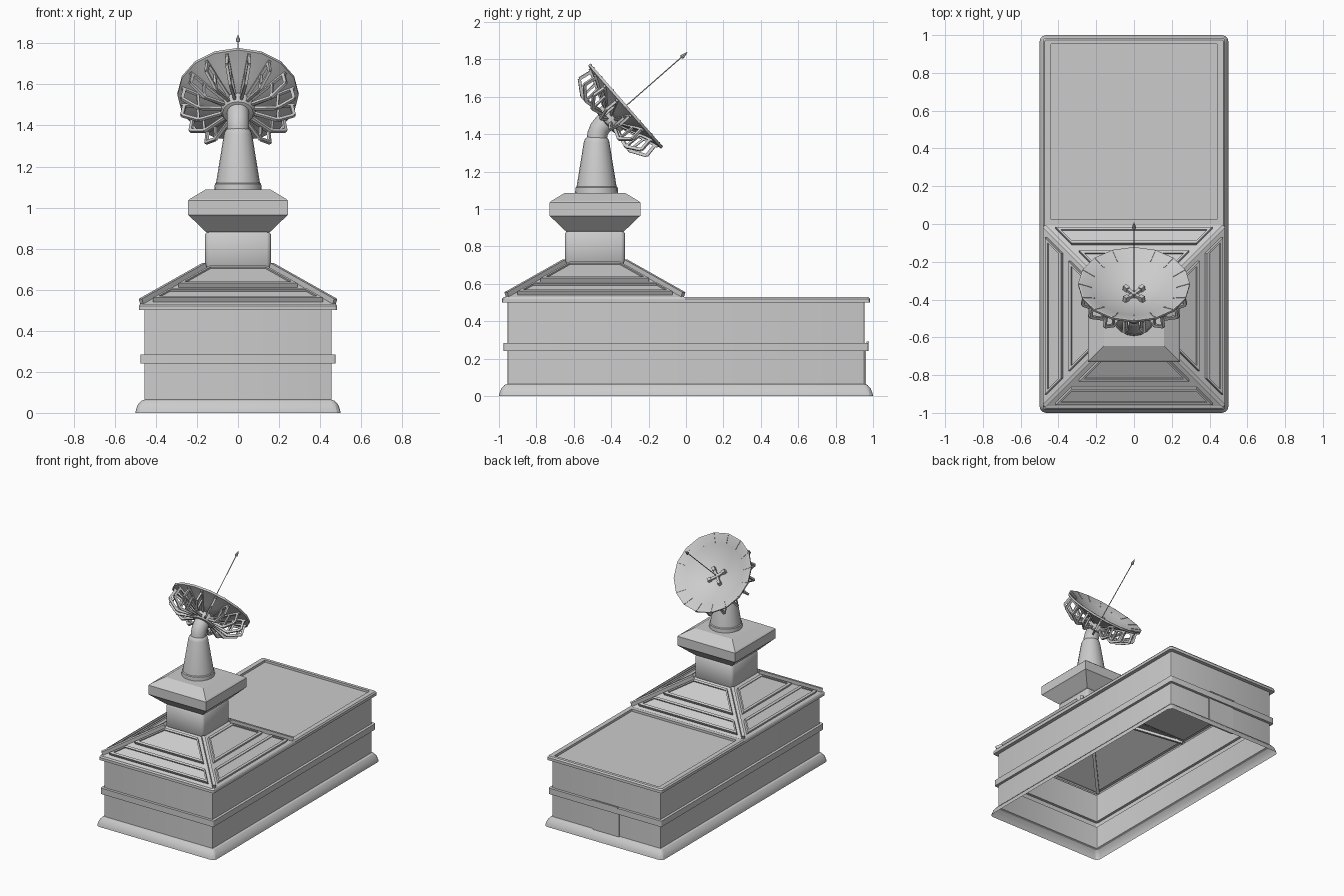
import bpy, bmesh, math
from mathutils import Vector, Matrix

if "Cube" in bpy.data.objects:
    bpy.data.objects.remove(bpy.data.objects["Cube"])

CY = -0.487                      # tower centre in y
PI = math.pi


def finish(name, bm, matrix=None, smooth=None):
    bmesh.ops.recalc_face_normals(bm, faces=bm.faces)
    me = bpy.data.meshes.new(name)
    bm.to_mesh(me)
    bm.free()
    ob = bpy.data.objects.new(name, me)
    bpy.context.collection.objects.link(ob)
    if matrix:
        ob.matrix_world = matrix
    if smooth:
        bpy.context.view_layer.objects.active = ob
        bpy.ops.object.select_all(action='DESELECT')
        ob.select_set(True)
        bpy.ops.object.shade_smooth_by_angle(angle=math.radians(smooth))
    return ob


def rect(hx, hy, z, cy=0, c=0.0, n=1):
    """Rectangle ring, corners rounded by c in n points."""
    pts = []
    for k, (sx, sy) in enumerate([(1, 1), (-1, 1), (-1, -1), (1, -1)]):
        for i in range(n):
            a = PI / 2 * (k + (i / (n - 1) if n > 1 else 0.5))
            pts.append((sx * (hx - c) + c * math.cos(a) * (n > 1) + sx * c * (n == 1),
                        cy + sy * (hy - c) + c * math.sin(a) * (n > 1) + sy * c * (n == 1), z))
    return pts


def loft(bm, rings, bottom=False, top=False):
    vs = [[bm.verts.new(p) for p in r] for r in rings]
    n = len(vs[0])
    for a, b in zip(vs, vs[1:]):
        for i in range(n):
            bm.faces.new((a[i], a[(i + 1) % n], b[(i + 1) % n], b[i]))
    if bottom:
        bm.faces.new(vs[0][::-1])
    if top:
        bm.faces.new(vs[-1])


def circle(r, z, n):
    return [(r * math.cos(2 * PI * i / n), r * math.sin(2 * PI * i / n), z) for i in range(n)]


def lathe(name, profile, n, matrix, smooth=None):
    bm = bmesh.new()
    loft(bm, [circle(r, z, n) for r, z in profile], True, True)
    return finish(name, bm, matrix, smooth)


def beam(bm, p, q, w, h, rot=None):
    """Box from p to q (both in the xz plane), w wide along y."""
    p, q = Vector(p), Vector(q)
    m = (Matrix.Translation((p + q) / 2) @ (q - p).to_track_quat('Z', 'Y').to_matrix().to_4x4()
         @ Matrix.Diagonal((h, w, (q - p).length, 1)))
    bmesh.ops.create_cube(bm, size=1, matrix=(rot @ m) if rot else m)


def box(bm, x0, x1, y0, y1, z0, z1):
    m = Matrix.Translation(((x0 + x1) / 2, (y0 + y1) / 2, (z0 + z1) / 2)) @ \
        Matrix.Diagonal((x1 - x0, y1 - y0, z1 - z0, 1))
    bmesh.ops.create_cube(bm, size=1, matrix=m)


# hollow building walls: skirting, band and cornice in one profile, open below
bm = bmesh.new()
prof = [(0, 0, .035), (.003, .015, .035), (.012, .04, .03), (.03, .06, .02), (.042, .063, .008),
        (.045, .065, .005), (.045, .24, .005), (.025, .24, .012), (.025, .285, .012),
        (.045, .285, .005), (.045, .5, .005), (.017, .5, .015), (.017, .52, .015),
        (.025, .53, .012), (.048, .53, .005)]
loft(bm, [rect(.5 - d, 1 - d, z, 0, c, 4) for d, z, c in prof])
finish("building_walls", bm, smooth=25)

# sunken flat deck behind the tower
bm = bmesh.new()
loft(bm, [rect(.453, .48, .53, .473), rect(.44, .465, .53, .488), rect(.44, .465, .513, .488)],
     top=True)
finish("flat_deck", bm)

# service door in the back wall
bm = bmesh.new()
box(bm, -.11, .11, .95, .962, .03, .24)
box(bm, -.11, .11, .965, .978, .283, .292)
finish("back_door", bm)

# hip roof under the tower
R0, R1, Z0, Z1 = .478, .155, .53, .712


def roof_z(r):
    return Z0 + (Z1 - Z0) * (R0 - r) / (R0 - R1)


bm = bmesh.new()
loft(bm, [rect(.483, .483, .52, CY), rect(R0, R0, Z0, CY), rect(R1, R1, Z1, CY)], top=True)
finish("hip_roof", bm)

# raised roof panels and hip ribs
bm = bmesh.new()
T = Matrix.Translation((0, CY, 0))
nrm = Vector((Z1 - Z0, 0, R0 - R1)).normalized()
for k in range(4):
    rot = T @ Matrix.Rotation(k * PI / 2, 4, 'Z')
    for ro, ri in ((.46, .375), (.335, .18)):
        rings = []
        for off, inset in ((0, 0), (.024, 0), (.024, .014), (.014, .014)):
            a, b = ro - inset, ri + inset
            base = [(a, -(a - .045 - inset)), (a, a - .045 - inset),
                    (b, b - .045 - inset), (b, -(b - .045 - inset))]
            rings.append([rot @ (Vector((r, y, roof_z(r))) + nrm * off) for r, y in base])
        loft(bm, rings, top=True)
    s = math.sqrt(2)
    beam(bm, (.47 * s, 0, roof_z(.47)), (.16 * s, 0, roof_z(.16)), .045, .022,
         T @ Matrix.Rotation(PI / 4 + k * PI / 2, 4, 'Z'))
finish("roof_panels", bm)

# square tower block
bm = bmesh.new()
loft(bm, [rect(.15, .15, .705, CY, .01, 3), rect(.16, .16, .72, CY, .02, 3),
          rect(.16, .16, .87, CY, .02, 3), rect(.15, .15, .883, CY, .01, 3)], True, True)
finish("tower_block", bm, smooth=40)

# flared platform
bm = bmesh.new()
loft(bm, [rect(.145, .145, .875, CY), rect(.16, .16, .885, CY), rect(.235, .235, .957, CY),
          rect(.243, .243, .964, CY), rect(.243, .243, 1.034, CY), rect(.235, .235, 1.042, CY),
          rect(.16, .16, 1.087, CY)], True, True)
finish("platform", bm)

# tapered pedestal
lathe("pedestal", [(.115, 1.08), (.113, 1.115), (.107, 1.12), (.068, 1.36), (.062, 1.375),
                   (.05, 1.385)], 20, Matrix.Translation((0, -.478, 0)), 30)

# dish frame: local z runs along the pointing axis
A = Matrix.Translation((0, -.317, 1.555)) @ Matrix.Rotation(math.radians(-48.8), 4, 'X')

# bent neck
bm = bmesh.new()
path = [((0, -.476, 1.365), 0), ((0, -.474, 1.40), -8), ((0, -.462, 1.43), -28),
        ((0, -.435, 1.462), -45), ((0, -.405, 1.485), -49)]
loft(bm, [[Matrix.Translation(p) @ Matrix.Rotation(math.radians(a), 4, 'X') @ Vector(c)
           for c in circle(.054, 0, 16)] for p, a in path], True, True)
finish("neck", bm, smooth=40)

# dish, hub and feed rod
N = 16
lathe("dish", [(.01, -.1), (.08, -.095), (.16, -.066), (.235, -.034), (.295, -.014), (.296, 0),
               (.288, 0), (.235, -.02), (.225, -.026), (.16, -.052), (.08, -.08), (.01, -.086)],
      N, A, 20)
lathe("hub", [(.055, -.15), (.075, -.145), (.085, -.13), (.085, -.085)], 16, A, 30)
lathe("feed_rod", [(.018, -.09), (.015, -.06), (.003, -.055), (.003, .385), (.011, .392),
                   (.009, .405), (.002, .43)], 8, A)

# cross mount and seams inside the dish
bm = bmesh.new()
for k in range(4):
    r = Matrix.Rotation(PI / 4 + k * PI / 2, 4, 'Z')
    beam(bm, (0, 0, -.072), (.05, 0, -.07), .016, .018, r)
    beam(bm, (.045, 0, -.07), (.072, 0, -.066), .032, .022, r)
for k in range(N):
    beam(bm, (.225, 0, -.023), (.29, 0, .001), .005, .006, Matrix.Rotation(2 * PI * k / N, 4, 'Z'))
finish("dish_mount", bm, A)

# bent support ribs behind the dish
bm = bmesh.new()
rib = [(.265, 0, -.024), (.278, 0, -.098), (.195, 0, -.15), (.07, 0, -.125)]
for k in range(N):
    r = Matrix.Rotation(2 * PI * (k + .5) / N, 4, 'Z')
    for p, q in zip(rib, rib[1:]):
        beam(bm, p, q, .016, .014, r)
    beam(bm, (.195, 0, -.15), (.2, 0, -.05), .012, .012, r)
    beam(bm, (.07, 0, -.1), (.28, 0, -.022), .012, .014, r)
finish("dish_ribs", bm, A)
